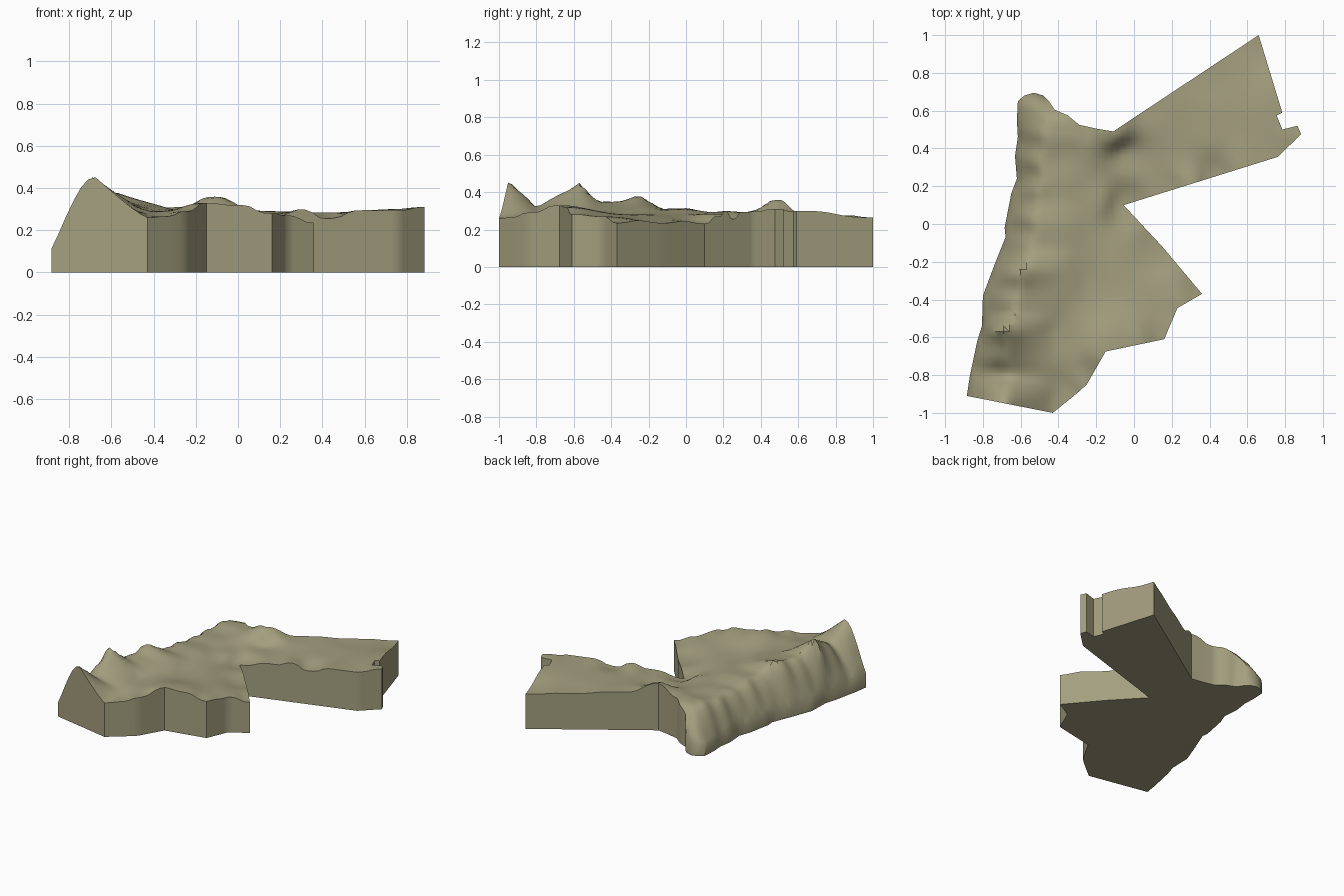
import bpy, bmesh, math
from mathutils import Vector
from mathutils.geometry import delaunay_2d_cdt

if "Cube" in bpy.data.objects:
    bpy.data.objects.remove(bpy.data.objects["Cube"])

# Border of the land seen from above
OUTLINE = [
    (-.615, .65), (-.58, .68), (-.53, .695), (-.48, .68), (-.45, .65), (-.42, .605),
    (-.35, .575), (-.29, .525), (-.2, .505), (-.11, .49), (.66, 1), (.785, .59),
    (.755, .575), (.785, .5), (.865, .52), (.885, .475), (.76, .355), (-.055, .1),
    (.15, -.12), (.36, -.37), (.23, -.445), (.16, -.61), (-.15, -.675), (-.25, -.85),
    (-.3, -.895), (-.43, -1), (-.885, -.91), (-.87, -.81), (-.83, -.62), (-.805, -.54),
    (-.8, -.38), (-.74, -.22), (-.68, -.07), (-.685, -.02), (-.65, .16), (-.62, .24),
    (-.63, .36), (-.615, .46), (-.62, .55)]

# Western ridge: y, x of low edge, x of crest, z of low edge, z of crest
RIDGE = [
    (-1, -.885, -.68, .12, .455), (-.94, -.885, -.68, .12, .455), (-.8, -.865, -.64, .08, .32),
    (-.69, -.845, -.66, .07, .38), (-.57, -.81, -.68, .07, .45), (-.47, -.8, -.62, .07, .35),
    (-.35, -.79, -.6, .06, .35), (-.25, -.75, -.58, .06, .385), (-.13, -.705, -.52, .06, .31),
    (0, -.685, -.5, .06, .315), (.12, -.66, -.5, .06, .29), (.22, -.63, -.47, .06, .3),
    (.34, -.63, -.48, .06, .29), (.45, -.615, -.45, .07, .31), (.56, -.62, -.44, .07, .30),
    (.64, -.615, -.45, .07, .2), (.7, -.6, -.48, .07, .1)]

# Spot heights over the eastern plateau
SPOTS = [
    (-.43, -.99, .26), (-.35, -.9, .265), (-.25, -.85, .29), (-.15, -.675, .33), (0, -.64, .32),
    (.16, -.61, .28), (.23, -.445, .27), (.36, -.37, .235), (.15, -.12, .235), (-.055, .1, .23),
    (.2, .18, .27), (.3, .21, .3), (.42, .25, .255), (.6, .3, .295), (.76, .355, .295),
    (.885, .475, .31), (.785, .59, .3), (.66, 1, .265), (.4, .83, .275), (.1, .63, .29),
    (-.11, .49, .36), (-.04, .36, .26), (-.3, .52, .31), (-.2, .12, .285), (-.2, -.3, .28),
    (-.42, -.65, .29), (-.42, 0, .305), (-.4, .35, .29), (.4, .5, .285), (-.4, -.3, .31)]


def plateau(x, y):
    total = weight = 0
    for px, py, pz in SPOTS:
        w = 1 / ((x - px) ** 2 + (y - py) ** 2 + .001) ** 1.6
        total += w * pz
        weight += w
    return total / weight


def ridge_at(y):
    y = min(max(y, RIDGE[0][0]), RIDGE[-1][0])
    for a, b in zip(RIDGE, RIDGE[1:]):
        if y <= b[0]:
            t = (y - a[0]) / (b[0] - a[0])
            return [p + (q - p) * t for p, q in zip(a[1:], b[1:])]


def height(x, y):
    low_x, top_x, low_z, top_z = ridge_at(y)
    if x < top_x:
        t = max(0, (x - low_x) / (top_x - low_x))
        gully = .012 * math.sin(y * 42) * math.sin(t * math.pi)
        return low_z + (top_z - low_z) * math.sin(t * math.pi / 2) + gully
    base = plateau(x, y)
    fade = max(0, 1 - (x - top_x) / .25) ** 1.2
    return base + (top_z - base) * fade


# Split the border finely, then fill the inside with a grid of points
points = []
for a, b in zip(OUTLINE, OUTLINE[1:] + OUTLINE[:1]):
    a, b = Vector(a), Vector(b)
    n = max(1, round((b - a).length / .035))
    points += [a.lerp(b, i / n) for i in range(n)]
count = len(points)
border = [(i, (i + 1) % count) for i in range(count)]
STEP = .03
for i in range(-33, 34):
    for j in range(-33, 34):
        p = Vector((i * STEP, j * STEP))
        if min((p - q).length for q in points[:count]) > .02:
            points.append(p)
verts, _, faces, *_ = delaunay_2d_cdt(points, border, [], 1, 1e-5)

# Raise the filled shape into a solid block with a relief top
bm = bmesh.new()
bv = [bm.verts.new((v.x, v.y, 0)) for v in verts]
floor = [bm.faces.new([bv[i] for i in f]) for f in faces]
bm.verts.ensure_lookup_table()
new = bmesh.ops.extrude_face_region(bm, geom=floor, use_keep_orig=True)["geom"]
for v in new:
    if isinstance(v, bmesh.types.BMVert):
        v.co.z = height(v.co.x, v.co.y)
bmesh.ops.delete(bm, geom=[v for v in bm.verts if not v.link_faces], context='VERTS')
bmesh.ops.recalc_face_normals(bm, faces=bm.faces)
mesh = bpy.data.meshes.new("relief_terrain")
bm.to_mesh(mesh)
bm.free()

terrain = bpy.data.objects.new("relief_terrain", mesh)
bpy.context.collection.objects.link(terrain)
sand = bpy.data.materials.new("olive_sand")
sand.diffuse_color = (.37, .345, .21, 1)
sand.use_nodes = True
sand.node_tree.nodes["Principled BSDF"].inputs["Base Color"].default_value = sand.diffuse_color
mesh.materials.append(sand)

# Smooth relief, sharp rim
bpy.context.view_layer.objects.active = terrain
terrain.select_set(True)
bpy.ops.object.shade_smooth_by_angle(angle=math.radians(40))
